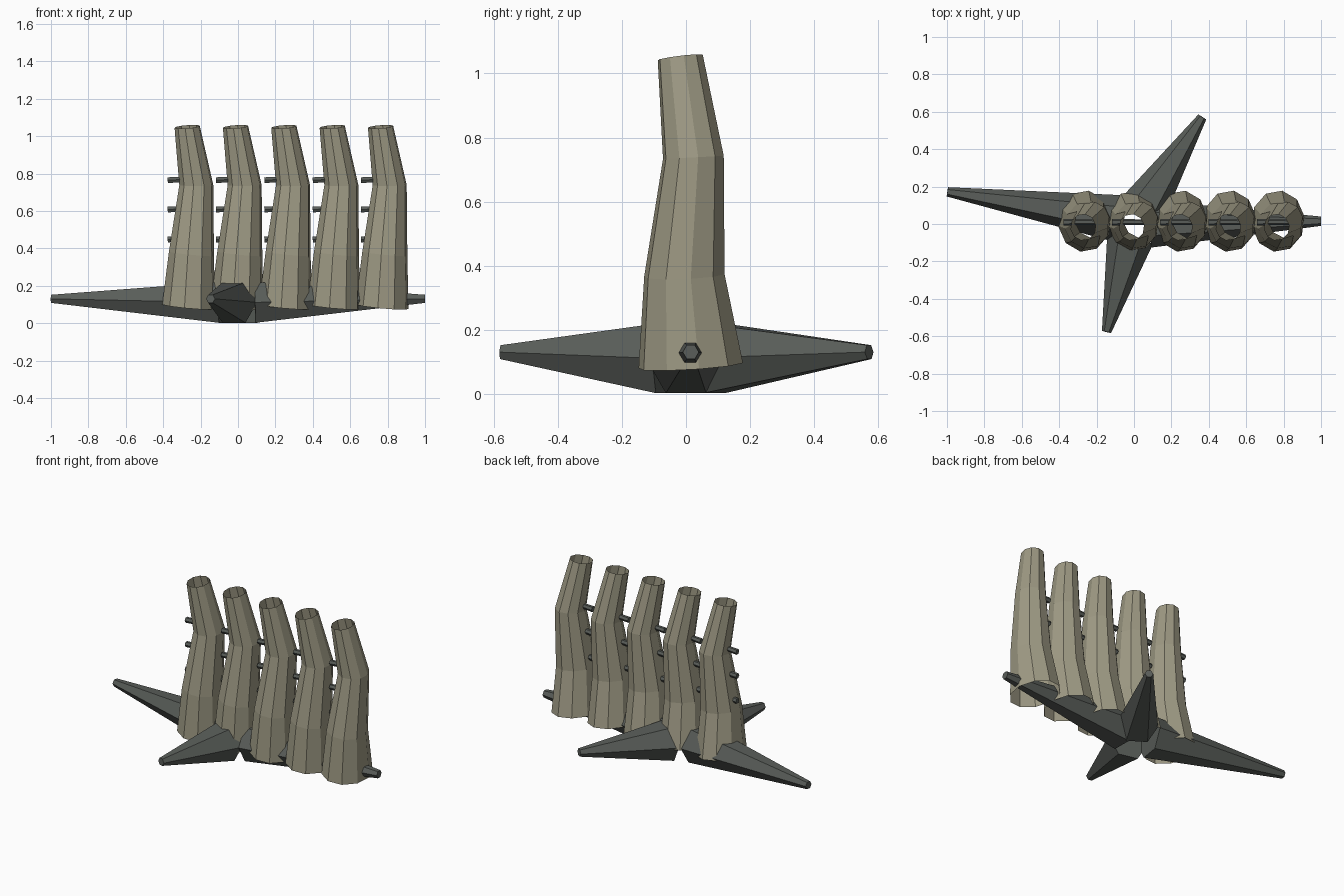
import bpy, bmesh
from math import cos, sin, pi
from mathutils import Vector

if "Cube" in bpy.data.objects:
    bpy.data.objects.remove(bpy.data.objects["Cube"])


def material(name, rgb):
    m = bpy.data.materials.new(name)
    m.diffuse_color = (*rgb, 1)
    m.use_nodes = True
    m.node_tree.nodes["Principled BSDF"].inputs["Base Color"].default_value = m.diffuse_color
    return m


PIPE = material("pale_stone", (0.34, 0.32, 0.23))
DARK = material("dark_bark", (0.10, 0.11, 0.10))


def make_object(name, bm, mat):
    bmesh.ops.recalc_face_normals(bm, faces=bm.faces)
    mesh = bpy.data.meshes.new(name)
    bm.to_mesh(mesh)
    bm.free()
    mesh.materials.append(mat)
    ob = bpy.data.objects.new(name, mesh)
    bpy.context.collection.objects.link(ob)
    return ob


def loft(bm, rings, caps):
    loops = [[bm.verts.new(p) for p in r] for r in rings]
    n = len(loops[0])
    for a, b in zip(loops, loops[1:]):
        for i in range(n):
            j = (i + 1) % n
            bm.faces.new((a[i], a[j], b[j], b[i]))
    if caps:
        bm.faces.new(loops[0][::-1])
        bm.faces.new(loops[-1])


def cone(name, start, end, r0, r1):
    """Six-sided tapered bar with a flat side facing up."""
    start, end = Vector(start), Vector(end)
    d = (end - start).normalized()
    side = d.cross(Vector((0, 0, 1))).normalized()
    up = side.cross(d)
    bm = bmesh.new()
    loft(bm, [[c + r * (side * cos(i * pi / 3) + up * sin(i * pi / 3)) for i in range(6)]
              for c, r in ((start, r0), (end, r1))], True)
    return make_object(name, bm, DARK)


# Leaning open pipes: centre x, y, z, radius x, radius y, ring tilt in x and y
SIDES = 10
RINGS = [
    (0.770, 0.015, 0.088, 0.143, 0.165, -0.09, 0.06),
    (0.785, -0.005, 0.370, 0.122, 0.127, -0.10, 0.04),
    (0.811, 0.023, 0.738, 0.092, 0.096, 0.00, 0.05),
    (0.762, -0.018, 1.050, 0.068, 0.071, 0.08, 0.12),
]
SPACING = 0.2585


def pipe_ring(x, y, z, rx, ry, kx, ky, shift):
    pts = []
    for i in range(SIDES):
        a = 2 * pi * (i + 0.25) / SIDES
        dx, dy = rx * cos(a), ry * sin(a)
        pts.append(Vector((x + dx + shift, y + dy, z + kx * dx + ky * dy)))
    return pts


for k in range(5):
    shift = (k - 4) * SPACING
    bm = bmesh.new()
    loft(bm, [pipe_ring(*r, shift) for r in RINGS], False)
    make_object(f"pipe_{k + 1}", bm, PIPE)
    # Short pegs poking out of the left side
    for j, z in enumerate((0.45, 0.61, 0.767)):
        cone(f"peg_{k + 1}_{j + 1}", (0.845 + shift, 0.01, z + 0.008),
             (0.658 + shift, 0.01, z - 0.003), 0.014, 0.018)

# Roots spreading along the ground
ROOTS = {
    "left_root": ((-0.09, 0.03), (-0.998, 0.172)),
    "right_root": ((0.09, 0.0), (1.0, 0.015)),
    "back_root": ((0.05, 0.085), (0.365, 0.572)),
    "front_root": ((-0.02, -0.075), (-0.147, -0.577)),
}
for name, (s, e) in ROOTS.items():
    cone(name, (*s, 0.111), (*e, 0.13), 0.126, 0.025)
